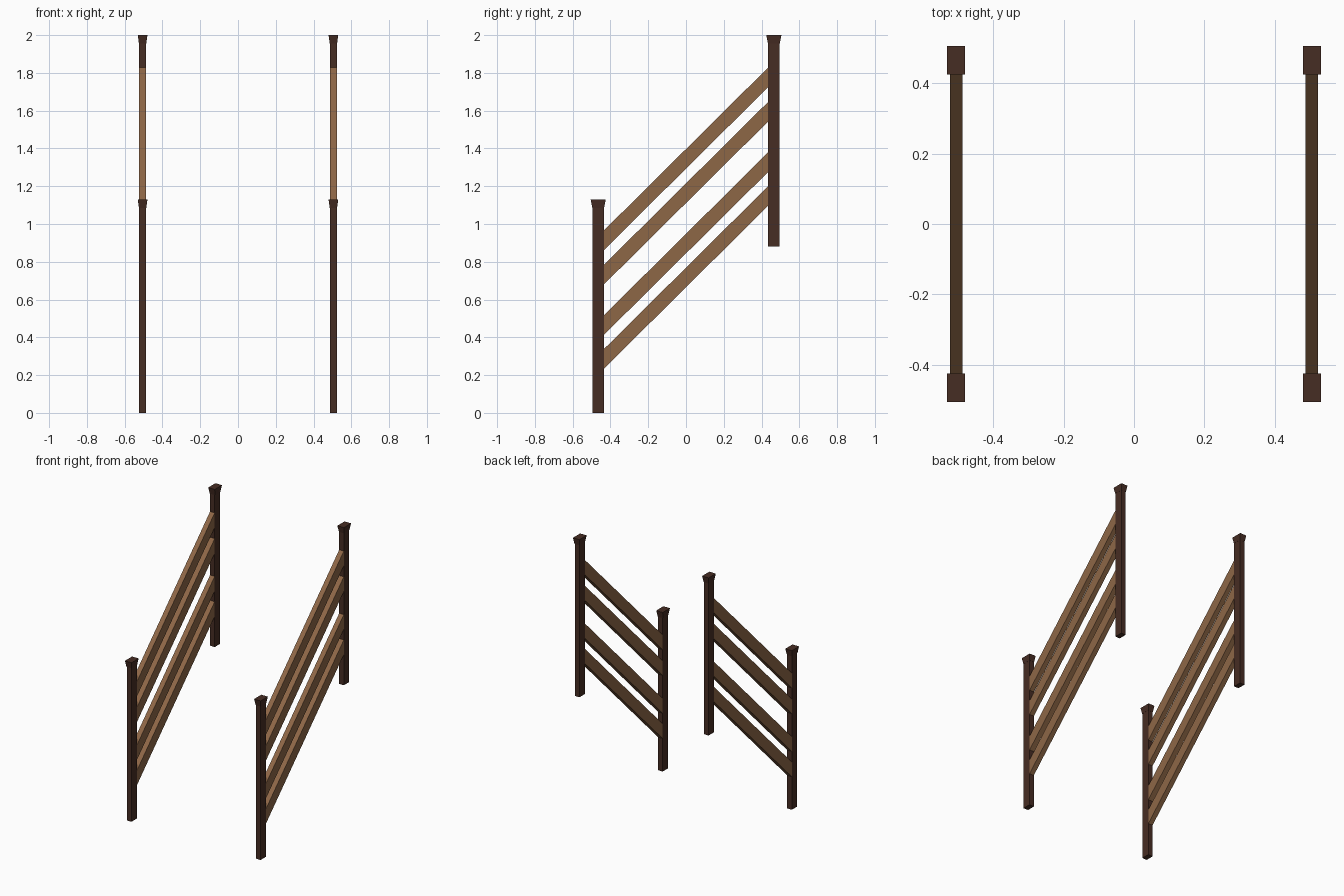
import bpy

if "Cube" in bpy.data.objects:
    bpy.data.objects.remove(bpy.data.objects["Cube"])


def material(name, rgb):
    m = bpy.data.materials.new(name)
    m.diffuse_color = (*rgb, 1)
    m.use_nodes = True
    m.node_tree.nodes["Principled BSDF"].inputs["Base Color"].default_value = m.diffuse_color
    return m


dark_wood = material("dark wood", (0.062, 0.026, 0.017))
light_wood = material("light wood", (0.270, 0.135, 0.062))


def hexa(name, bottom, top, mat):
    """Six-sided solid from two matching quads."""
    faces = [(3, 2, 1, 0), (4, 5, 6, 7)]
    faces += [(i, (i + 1) % 4, (i + 1) % 4 + 4, i + 4) for i in range(4)]
    mesh = bpy.data.meshes.new(name)
    mesh.from_pydata(bottom + top, [], faces)
    mesh.materials.append(mat)
    ob = bpy.data.objects.new(name, mesh)
    bpy.context.collection.objects.link(ob)


def rect(x, y, z, hx, hy):
    return [(x - hx, y - hy, z), (x + hx, y - hy, z), (x + hx, y + hy, z), (x - hx, y + hy, z)]


def sloped(x, z, hx, hy, slope):
    return [(px, py, z + slope * py) for px, py, _ in rect(x, 0, 0, hx, hy)]


POST_X, POST_Y = 0.505, 0.465
HALF_X, HALF_Y = 0.0185, 0.03

for side, x in (("left", -POST_X), ("right", POST_X)):
    # Posts with flared caps
    for end, y, z0, z1 in (("front", -POST_Y, 0.0, 1.13), ("back", POST_Y, 0.88, 2.0)):
        neck = z1 - 0.045
        hexa(f"{side}_{end}_post", rect(x, y, z0, HALF_X, HALF_Y),
             rect(x, y, neck, HALF_X, HALF_Y), dark_wood)
        hexa(f"{side}_{end}_post_cap", rect(x, y, neck, HALF_X + 0.001, HALF_Y + 0.001),
             rect(x, y, z1, 0.0255, 0.04), dark_wood)
    # Sloping rails between the posts
    for i, z in enumerate((0.717, 0.896, 1.163, 1.345)):
        hexa(f"{side}_rail_{i + 1}", sloped(x, z - 0.052, HALF_X - 0.0005, 0.437, 0.992),
             sloped(x, z + 0.052, HALF_X - 0.0005, 0.437, 0.992), light_wood)
